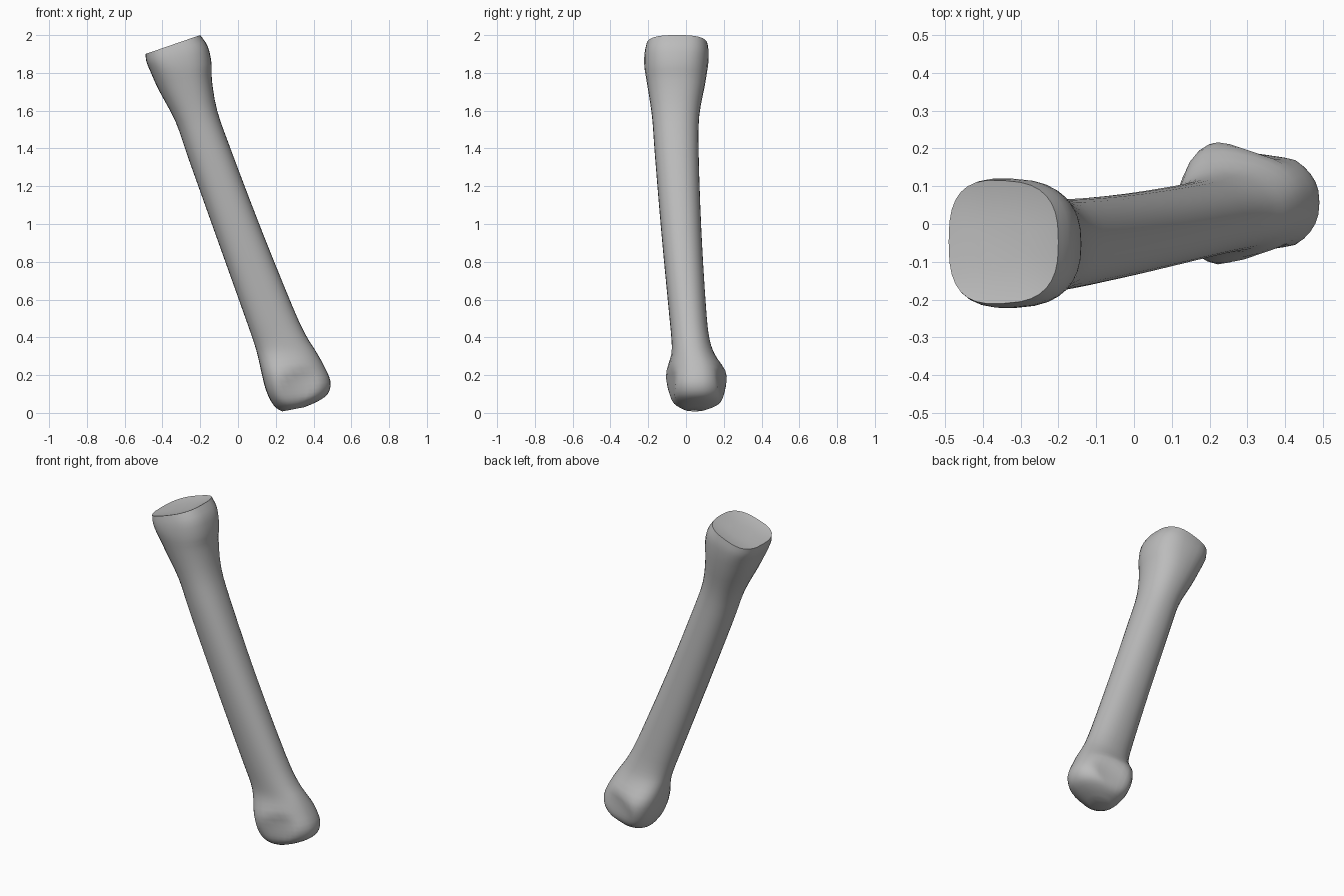
import bpy
import bmesh
import math
from mathutils import Vector

SEGMENTS = 32
STEPS = 3

default_cube = bpy.data.objects.get("Cube")
if default_cube:
    bpy.data.objects.remove(default_cube, do_unlink=True)


def make_material(name, colour):
    material = bpy.data.materials.new(name)
    material.use_nodes = True
    material.diffuse_color = colour
    material.node_tree.nodes["Principled BSDF"].inputs["Base Color"].default_value = colour
    return material


def signed_power(value, power):
    return math.copysign(abs(value) ** power, value)


def catmull_rom(a, b, c, d, t):
    return [0.5 * (2 * q + (r - p) * t + (2 * p - 5 * q + 4 * r - s) * t * t
                   + (3 * q - p - 3 * r + s) * t ** 3)
            for p, q, r, s in zip(a, b, c, d)]


def smooth_stations(stations):
    """Insert in-between cross-sections along the length."""
    rows = []
    last = len(stations) - 1
    for i in range(last):
        around = [stations[min(max(i + k, 0), last)] for k in (-1, 0, 1, 2)]
        rows += [catmull_rom(*around, step / STEPS) for step in range(STEPS)]
    return rows + [stations[-1]]


def ring_points(station):
    """Rounded-square section spanning a left and a right edge point."""
    left_x, left_z, right_x, right_z, front, back, squareness, taper = station
    points = []
    for i in range(SEGMENTS):
        angle = math.tau * i / SEGMENTS
        u = signed_power(math.cos(angle), 2 / squareness)
        v = signed_power(math.sin(angle), 2 / squareness)
        x = (left_x + right_x) / 2 + u * (right_x - left_x) / 2
        z = (left_z + right_z) / 2 + u * (right_z - left_z) / 2
        y = (front + back) / 2 + v * (1 - taper * u) * (back - front) / 2
        points.append(Vector((x, y, z)))
    return points


def dish(point):
    """Press a shallow hollow into both sides of the lower knuckle."""
    dx, dz = point.x - 0.32, point.z - 0.145
    along, across = 0.85 * dx + 0.5 * dz, 0.85 * dz - 0.5 * dx
    distance = (along / 0.12) ** 2 + (across / 0.09) ** 2
    if distance < 1:
        point.y -= math.copysign(0.025 * (1 - distance), point.y - 0.05)
    return point


# Sections from top to bottom: left x, z, right x, z, front, back, squareness, taper
STATIONS = [
    (-.49, 1.90, -.20, 2.0, -.21, .115, 2.8, .05),
    (-.485, 1.86, -.16, 1.94, -.22, .12, 2.7, .05),
    (-.465, 1.81, -.14, 1.85, -.22, .115, 2.5, .05),
    (-.42, 1.71, -.138, 1.76, -.205, .1, 2.3, 0),
    (-.33, 1.54, -.11, 1.6, -.18, .07, 2.2, 0),
    (-.26, 1.34, -.04, 1.4, -.165, .067, 2.2, 0),
    (-.11, .92, .12, .98, -.13, .082, 2.2, 0),
    (.04, .5, .29, .56, -.09, .108, 2.2, 0),
    (.085, .37, .36, .41, -.077, .125, 2.2, 0),
    (.105, .3, .41, .33, -.077, .15, 2.3, .1),
    (.125, .21, .455, .25, -.095, .2, 2.5, .25),
    (.145, .13, .49, .165, -.1, .212, 2.5, .25),
    (.17, .07, .475, .1, -.085, .2, 2.4, .22),
    (.2, .028, .42, .06, -.05, .16, 2.2, .15),
    (.235, .008, .35, .03, -.01, .105, 2, 0),
]


def build_bone():
    bm = bmesh.new()
    rings = [ring_points(s) for s in smooth_stations(STATIONS)]

    # Slightly sunken top end
    rim = rings[0]
    centre = sum(rim, Vector()) / SEGMENTS
    for scale, drop in ((0.85, 0.006), (0.45, 0.014)):
        rings.insert(0, [centre.lerp(p, scale) - Vector((0, 0, drop)) for p in rim])

    # Skin between neighbouring sections
    loops = [[bm.verts.new(dish(p)) for p in ring] for ring in rings]
    for upper, lower in zip(loops, loops[1:]):
        for i in range(SEGMENTS):
            j = (i + 1) % SEGMENTS
            bm.faces.new((upper[i], upper[j], lower[j], lower[i]))
    bm.faces.new(loops[0])
    bm.faces.new(loops[-1])
    bmesh.ops.recalc_face_normals(bm, faces=bm.faces[:])

    mesh = bpy.data.meshes.new("long_bone")
    bm.to_mesh(mesh)
    bm.free()
    bone = bpy.data.objects.new("long_bone", mesh)
    bpy.context.collection.objects.link(bone)
    return bone


bone = build_bone()
bone.data.materials.append(make_material("bone grey", (0.5, 0.5, 0.5, 1)))
bpy.ops.object.select_all(action="DESELECT")
bone.select_set(True)
bpy.context.view_layer.objects.active = bone
bpy.ops.object.shade_smooth_by_angle(angle=math.radians(40))
